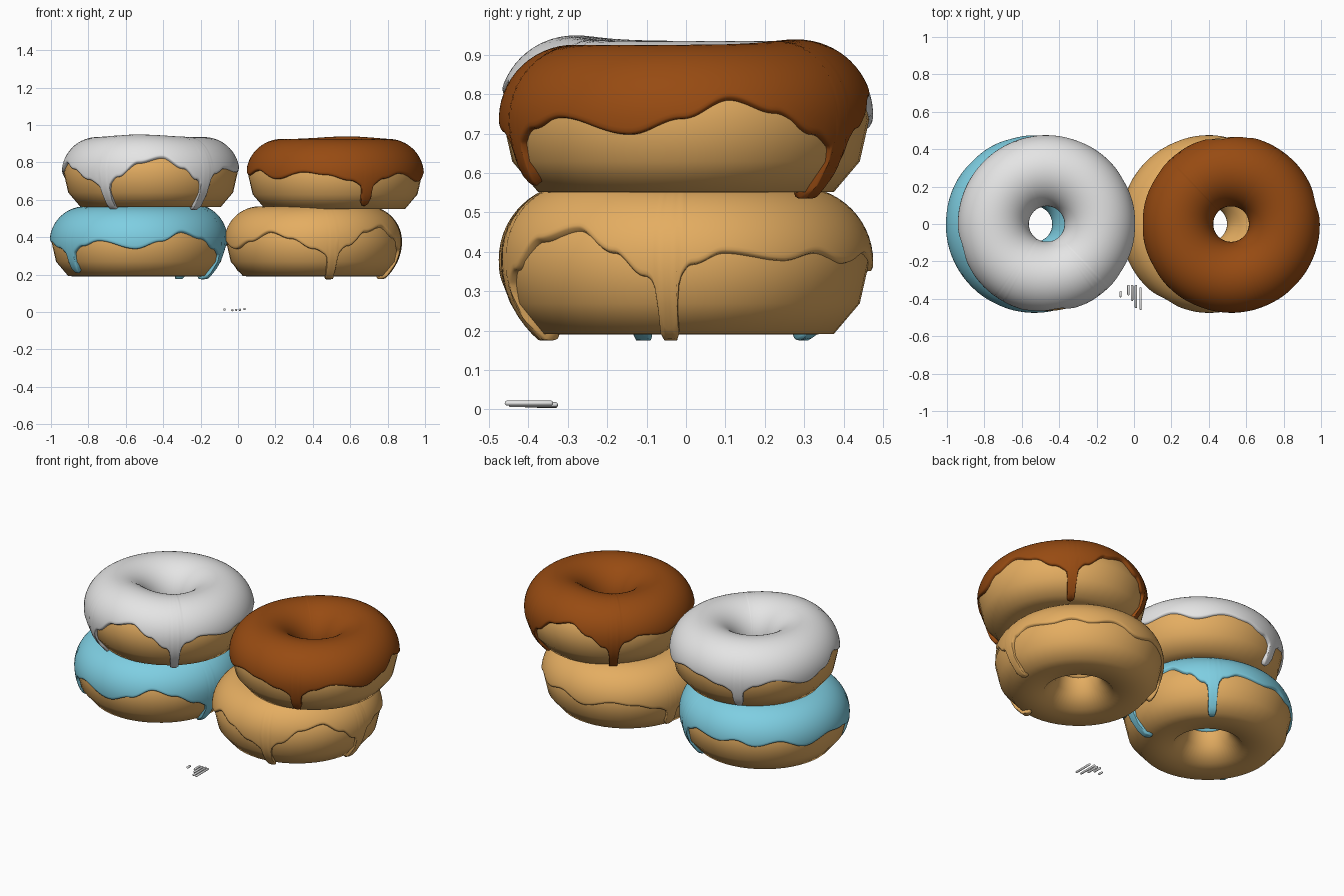
import bpy, bmesh, math

if "Cube" in bpy.data.objects:
    bpy.data.objects.remove(bpy.data.objects["Cube"])

RING, TUBE, MID = 0.285, 0.18, 0.185   # ring radius, tube radius, tube centre height


def material(name, rgb):
    m = bpy.data.materials.new(name)
    m.diffuse_color = (*rgb, 1)
    m.use_nodes = True
    m.node_tree.nodes["Principled BSDF"].inputs["Base Color"].default_value = m.diffuse_color
    return m


DOUGH = material("golden_dough", (0.78, 0.42, 0.12))
BLUE = material("blue_icing", (0.21, 0.62, 0.76))
WHITE = material("white_icing", (0.78, 0.78, 0.78))
BROWN = material("chocolate_icing", (0.31, 0.07, 0.006))

# lower icing edge: angle around the ring (degrees) -> height
EDGE = [(2, .175), (12, .205), (32, .185), (45, .205), (58, .178), (75, .205), (94, .158),
        (115, .195), (130, .18), (146, .15), (158, .11), (170, .16), (183, .188), (208, .145),
        (225, .185), (240, .235), (255, .20), (270, .145), (283, .10), (293, .16), (307, .235),
        (323, .262), (337, .205), (347, .145), (354, .10)]
# drips: angle around the ring, tube angle of the tip
DRIPS = [(158, -50), (283, -76), (354, -73)]


def tube_point(a, off=0.0):
    """Radius and height on the flat-bottomed tube at tube angle a."""
    s = math.sin(a)
    h = TUBE * s if s > 0 else max(-MID, 0.212 * s)
    return RING + TUBE * math.cos(a) + off * math.cos(a), MID + h + off * s


def edge_height(p):
    keys = [(EDGE[-1][0] - 360, EDGE[-1][1])] + EDGE + [(EDGE[0][0] + 360, EDGE[0][1])]
    for (p0, h0), (p1, h1) in zip(keys, keys[1:]):
        if p0 <= p <= p1:
            t = (1 - math.cos(math.pi * (p - p0) / (p1 - p0))) / 2
            return h0 + (h1 - h0) * t
    return 0.18


def finish(bm, name, mat, loc, rot=0):
    bmesh.ops.recalc_face_normals(bm, faces=bm.faces)
    me = bpy.data.meshes.new(name)
    bm.to_mesh(me)
    bm.free()
    for f in me.polygons:
        f.use_smooth = True
    me.materials.append(mat)
    ob = bpy.data.objects.new(name, me)
    ob.location = loc
    ob.rotation_euler.z = math.radians(rot)
    bpy.context.collection.objects.link(ob)
    return ob


def skin(bm, cols, closed_rows):
    n, m = len(cols), len(cols[0])
    for i in range(n):
        a, b = cols[i], cols[(i + 1) % n]
        for j in range(m if closed_rows else m - 1):
            k = (j + 1) % m
            bm.faces.new((a[j], b[j], b[k], a[k]))


def dough(name, loc, rot):
    bm = bmesh.new()
    cols = []
    for i in range(48):
        p = math.tau * i / 48
        col = []
        for j in range(12):
            r, h = tube_point(math.tau * j / 12)
            col.append(bm.verts.new((r * math.cos(p), r * math.sin(p), h)))
        cols.append(col)
    skin(bm, cols, True)
    finish(bm, name, DOUGH, loc, rot)


def icing(name, mat, loc, rot):
    bm = bmesh.new()
    cols, n, rows = [], 480, 28
    start = math.radians(188)
    for i in range(n):
        p = 360 * i / n
        s = (edge_height(p) - MID)
        end = math.asin(s / TUBE) if s > 0 else math.asin(s / 0.212)
        # pull the edge down into a drip
        drip, d, w = None, 0, 0
        for c, tip in DRIPS:
            dd = (p - c + 180) % 360 - 180
            if abs(dd) < 8:
                drip, d = (c, math.radians(tip)), dd
                w = math.exp(-(dd / 2.9) ** 4)
                end += (drip[1] - end) * w
        # tube angles with icing thickness, rounded at both rims
        path = [(start, -0.008), (start - 0.04, 0.006)]
        a0, a1 = start - 0.1, end + 0.10
        path += [(a0 + (a1 - a0) * j / rows, 0.010) for j in range(rows + 1)]
        path += [(end + 0.055, 0.0095), (end + 0.02, 0.006), (end, -0.010)]
        bump = 0.014 * math.exp(-((p - 303) / 38) ** 2)
        col = []
        for a, off in path:
            q = p
            if off > 0:
                off += bump * max(0, math.sin(a))
            if drip:
                # round bulb at the tip of the drip
                g = math.exp(-((a - drip[1] - 0.2) / 0.25) ** 2)
                if off > 0:
                    off += 0.007 * w * g
                r0 = tube_point(a)[0]
                k = (0.46 / r0 - 1 if a < 0 else 0) + 0.4 * g
                q = drip[0] + d * (1 + k * max(0, 1 - (d / 8) ** 4))
            r, h = tube_point(a, off)
            q = math.radians(q)
            col.append(bm.verts.new((r * math.cos(q), r * math.sin(q), h)))
        cols.append(col)
    skin(bm, cols, False)
    finish(bm, name, mat, loc, rot)


# four doughnuts in two stacks, the same shape turned differently
for tag, mat, x, z, rot in [("lower_left", BLUE, -0.532, 0.19, 60),
                            ("upper_left", WHITE, -0.467, 0.56, -45),
                            ("lower_right", DOUGH, 0.402, 0.19, 0),
                            ("upper_right", BROWN, 0.519, 0.55, 134)]:
    dough(tag + "_dough", (x, 0, z), rot)
    icing(tag + "_icing", mat, (x, 0, z), rot)

# loose sprinkles: x, y of both ends, height
R = 0.0065
for i, (x, y0, y1, z) in enumerate([(-0.072, -0.392, -0.358, 0.013), (-0.030, -0.382, -0.325, 0.010),
                                    (-0.010, -0.412, -0.325, 0.011), (0.010, -0.450, -0.325, 0.012),
                                    (0.035, -0.460, -0.337, 0.016)]):
    bm = bmesh.new()
    bmesh.ops.create_uvsphere(bm, u_segments=12, v_segments=7, radius=R)
    stretch = (y1 - y0) / 2 - R
    for v in bm.verts:
        v.co.z += math.copysign(stretch, v.co.z)
    ob = finish(bm, "sprinkle_%d" % (i + 1), WHITE, (x, (y0 + y1) / 2, z))
    ob.rotation_euler = (math.pi / 2, 0, 0)
